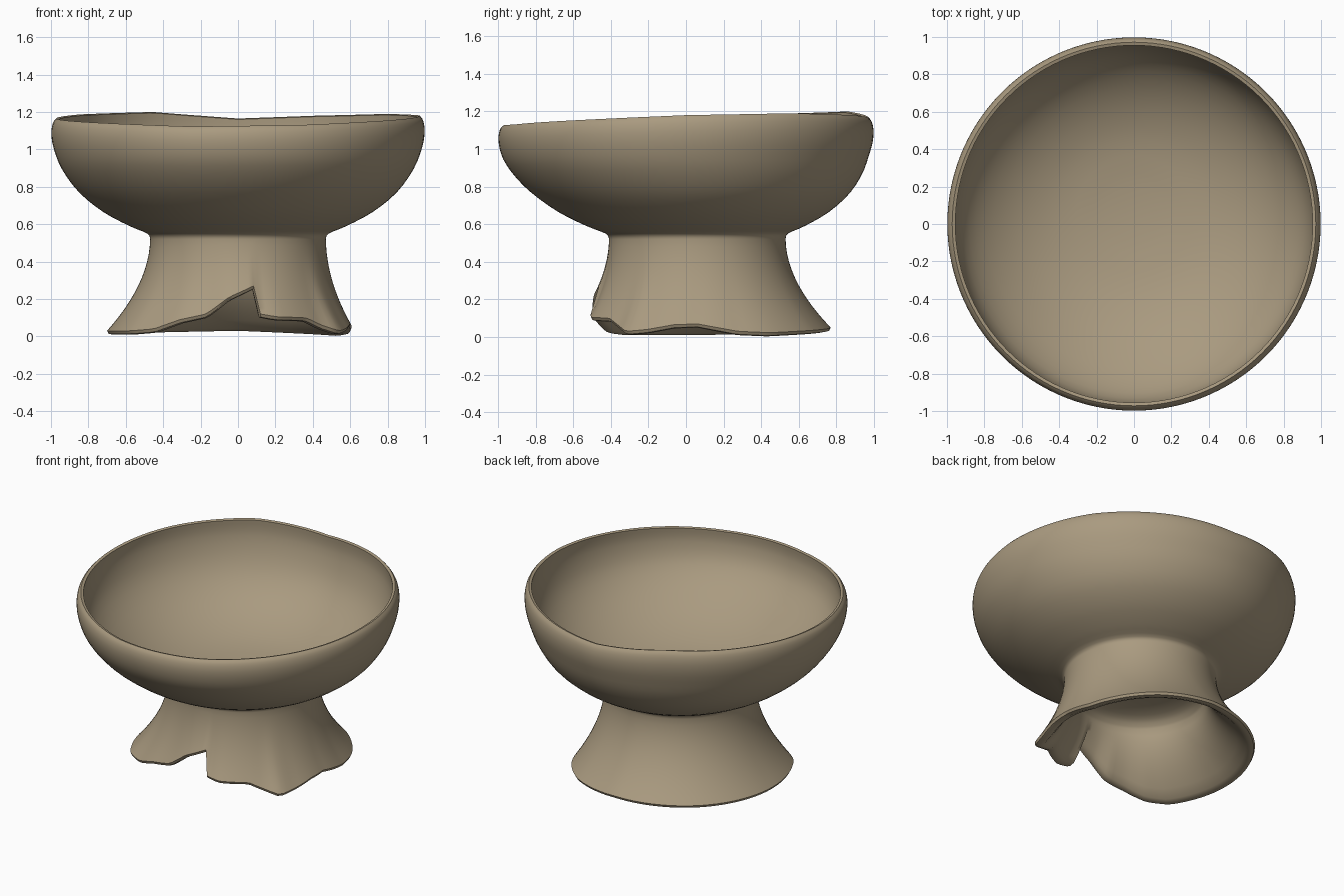
import bpy, bmesh, math

if "Cube" in bpy.data.objects:
    bpy.data.objects.remove(bpy.data.objects["Cube"])

SEG = 120

# Broken foot edge: angle, edge height, edge radius (about the foot axis)
FOOT = [(0, .05, .60), (20, .01, .635), (35, .003, .67), (60, .015, .70), (90, .03, .71),
        (135, .02, .71), (180, .01, .70), (215, .01, .70), (227, .02, .66), (240, .07, .62),
        (253, .10, .58), (265, .19, .555), (279, .25, .53), (282, .10, .58), (290, .085, .60),
        (308, .08, .59), (317, .04, .61), (325, .01, .66), (335, .02, .63), (348, .045, .61),
        (360, .05, .60)]
# Uneven rim: angle, height
RIM = [(0, 1.18), (35, 1.19), (65, 1.18), (90, 1.165), (118, 1.20), (150, 1.187), (180, 1.165),
       (215, 1.145), (255, 1.122), (290, 1.13), (330, 1.158), (360, 1.18)]
# Bowl profiles: radius, height for a rim at 1.16
OUTER = [(.47, .52), (.485, .55), (.58, .59), (.72, .665), (.85, .77), (.94, .89),
         (.985, 1.0), (.998, 1.08), (.99, 1.135), (.972, 1.16)]
INNER = [(.955, 1.155), (.955, 1.06), (.91, .92), (.80, .79), (.62, .67), (.40, .59), (.15, .555)]
# Hollow under the foot, above the wall
HOLLOW = [(.405, .40), (.36, .445), (.25, .475), (.10, .485)]


def lookup(table, a):
    for p, q in zip(table, table[1:]):
        if p[0] <= a <= q[0]:
            t = (a - p[0]) / (q[0] - p[0])
            return [u + (v - u) * t for u, v in zip(p[1:], q[1:])]


def spline(pts, n=3):
    out = []
    for i in range(len(pts) - 1):
        p0, p1, p2, p3 = pts[max(i - 1, 0)], pts[i], pts[i + 1], pts[min(i + 2, len(pts) - 1)]
        for k in range(n):
            t = k / n
            out.append(tuple(.5 * (2 * b + (c - a) * t + (2 * a - 5 * b + 4 * c - d) * t * t
                                   + (3 * b - a - 3 * c + d) * t ** 3)
                             for a, b, c, d in zip(p0, p1, p2, p3)))
    return out + [pts[-1]]


outer, inner, hollow = spline(OUTER), spline(INNER), spline(HOLLOW)


def axis_y(z):
    # the foot sits slightly behind the bowl's axis
    return .06 * min(1, max(0, (.95 - z) / .42))


def section(a):
    ze, re = lookup(FOOT, a)
    zr = lookup(RIM, a)[0]
    pts = []
    # inside wall of the foot, from the hollow down
    pts += [(r, z) for r, z in reversed(hollow)]
    for i in range(1, 9):
        t = i / 8
        pts.append((.405 + (re - .06 - .405) * t ** 1.8, .40 + (ze + .012 - .40) * t))
    # rounded broken edge, then the flared outside wall
    pts += [(re - .03, ze), (re - .008, ze + .004)]
    for i in range(12, 0, -1):
        t = i / 12
        pts.append((.47 + (re - .47) * t ** 1.9, .52 + (ze + .02 - .52) * t))
    # bowl outside, rim and inside
    for r, z in outer + inner:
        pts.append((r, z + (zr - 1.16) * max(0, (z - .75) / .41)))
    return pts


# Pedestal bowl: one closed lofted shell
bm = bmesh.new()
cols = []
for s in range(SEG):
    a = 360 * s / SEG
    c, d = math.cos(math.radians(a)), math.sin(math.radians(a))
    cols.append([bm.verts.new((r * c, r * d + axis_y(z), z)) for r, z in section(a)])
low = bm.verts.new((0, axis_y(.487), .487))
top = bm.verts.new((0, axis_y(.55), .55))
for s in range(SEG):
    p, q = cols[s], cols[(s + 1) % SEG]
    for i in range(len(p) - 1):
        bm.faces.new((p[i], q[i], q[i + 1], p[i + 1]))
    bm.faces.new((low, q[0], p[0]))
    bm.faces.new((top, p[-1], q[-1]))
bmesh.ops.recalc_face_normals(bm, faces=bm.faces)
mesh = bpy.data.meshes.new("pedestal_bowl")
bm.to_mesh(mesh)
bm.free()
bowl = bpy.data.objects.new("pedestal_bowl", mesh)
bpy.context.collection.objects.link(bowl)

clay = bpy.data.materials.new("tan clay")
clay.diffuse_color = (.40, .325, .215, 1)
clay.use_nodes = True
clay.node_tree.nodes["Principled BSDF"].inputs["Base Color"].default_value = clay.diffuse_color
mesh.materials.append(clay)

bpy.context.view_layer.objects.active = bowl
bowl.select_set(True)
bpy.ops.object.shade_smooth_by_angle(angle=math.radians(45))
